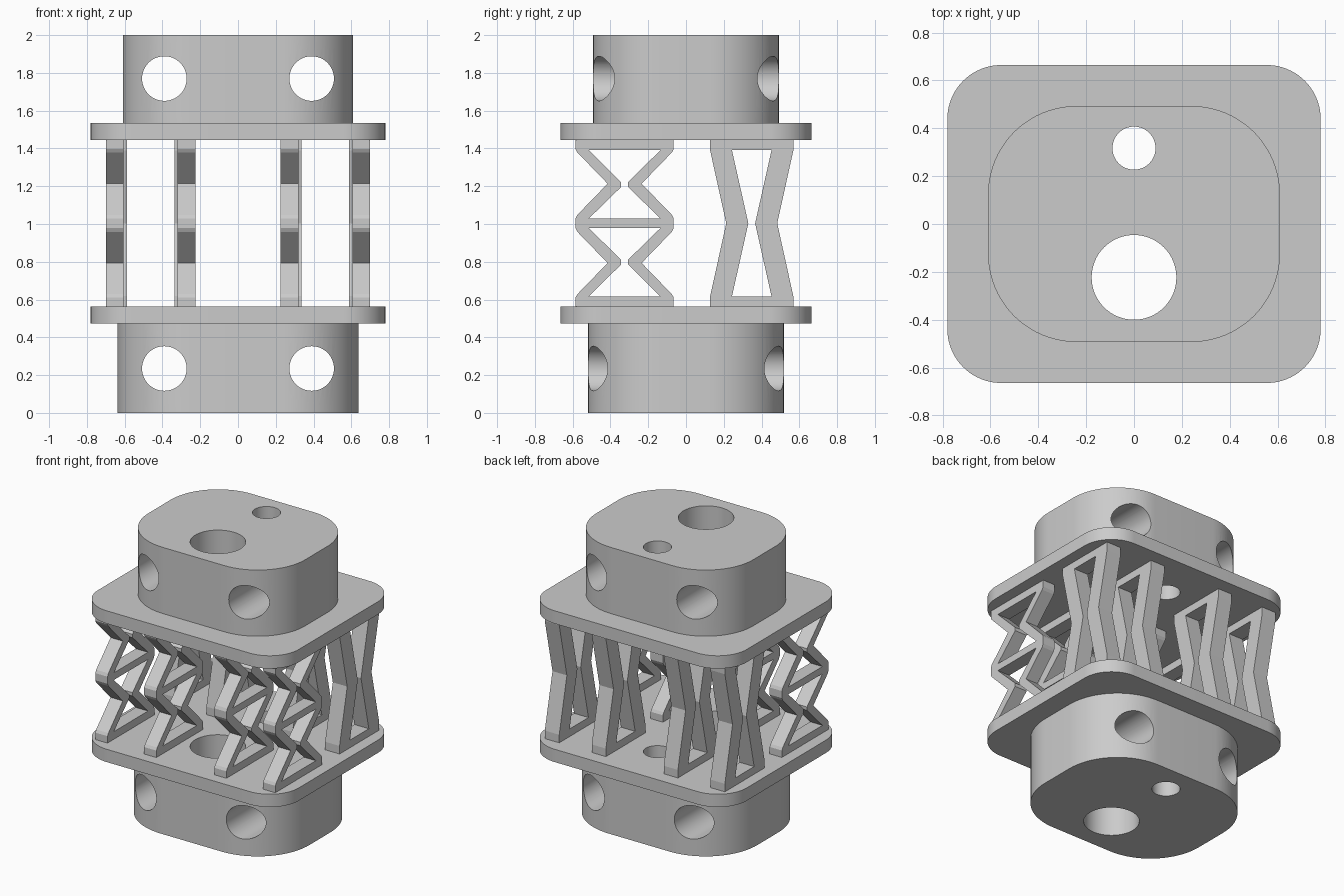
import bpy, bmesh, math
from mathutils import Vector

cube = bpy.data.objects.get("Cube")
if cube:
    bpy.data.objects.remove(cube, do_unlink=True)

GREY = (0.6, 0.6, 0.6, 1)
grey = bpy.data.materials.new("plain grey")
grey.use_nodes = True
grey.diffuse_color = GREY
grey.node_tree.nodes["Principled BSDF"].inputs["Base Color"].default_value = GREY


def circle(x, y, r, n=64):
    return [(x + r * math.cos(2 * math.pi * i / n), y + r * math.sin(2 * math.pi * i / n))
            for i in range(n)]


def rounded_rect(hx, hy, r, n=20):
    pts = []
    for k, (sx, sy) in enumerate([(1, 1), (-1, 1), (-1, -1), (1, -1)]):
        for i in range(n + 1):
            a = math.pi / 2 * (k + i / n)
            pts.append((sx * (hx - r) + r * math.cos(a), sy * (hy - r) + r * math.sin(a)))
    return pts


def prism(name, loops, axis, lo, hi):
    """Fill an outline with holes and extrude it from lo to hi along x, y or z."""
    place = {"x": lambda u, v: (lo, u, v),
             "y": lambda u, v: (u, lo, v),
             "z": lambda u, v: (u, v, lo)}[axis]
    bm = bmesh.new()
    edges = []
    for loop in loops:
        vs = [bm.verts.new(place(u, v)) for u, v in loop]
        edges += [bm.edges.new((vs[i - 1], vs[i])) for i in range(len(vs))]
    bmesh.ops.triangle_fill(bm, edges=edges, use_beauty=True)
    new = bmesh.ops.extrude_face_region(bm, geom=bm.faces[:])["geom"]
    shift = Vector([hi - lo if a == axis else 0 for a in "xyz"])
    bmesh.ops.translate(bm, vec=shift, verts=[g for g in new if isinstance(g, bmesh.types.BMVert)])
    bmesh.ops.recalc_face_normals(bm, faces=bm.faces[:])
    mesh = bpy.data.meshes.new(name)
    bm.to_mesh(mesh)
    bm.free()
    mesh.materials.append(grey)
    ob = bpy.data.objects.new(name, mesh)
    bpy.context.collection.objects.link(ob)
    return ob


def activate(ob):
    bpy.ops.object.select_all(action="DESELECT")
    ob.select_set(True)
    bpy.context.view_layer.objects.active = ob


def smooth(ob):
    activate(ob)
    bpy.ops.object.shade_smooth_by_angle(angle=math.radians(30))


def drill(ob, cutter):
    activate(ob)
    mod = ob.modifiers.new("cross hole", "BOOLEAN")
    mod.operation, mod.solver, mod.object = "DIFFERENCE", "EXACT", cutter
    bpy.ops.object.modifier_apply(modifier=mod.name)
    bpy.data.objects.remove(cutter, do_unlink=True)


# Vertical bores shared by plates and blocks
bores = [circle(0, -0.223, 0.177), circle(0, 0.317, 0.09)]

# Plates
for name, z in (("lower_plate", 0.472), ("upper_plate", 1.445)):
    smooth(prism(name, [rounded_rect(0.78, 0.664, 0.225)] + bores, "z", z, z + 0.09))

# End blocks with two cross holes each
for name, hx, hy, r, lo, hi, hole_z in (
        ("lower_block", 0.638, 0.52, 0.4, 0, 0.472, 0.235),
        ("upper_block", 0.61, 0.493, 0.37, 1.535, 2, 1.77)):
    block = prism(name, [rounded_rect(hx, hy, r)] + bores, "z", lo, hi)
    for x in (-0.39, 0.39):
        drill(block, prism("hole_cutter", [circle(x, hole_z, 0.118)], "y", -1, 1))
    smooth(block)


# Flexing struts: profiles are (half width, height from middle), mirrored both ways
MID = 1.0035


def mirrored(cy, half):
    right = half + [(w, -h) for w, h in reversed(half) if h]
    return [(cy + w, MID + h) for w, h in right] + [(cy - w, MID + h) for w, h in reversed(right)]


zigzag_outer = [(0.26, 0.445), (0.26, 0.393), (0.25, 0.375), (0.09, 0.21),
                (0.25, 0.045), (0.26, 0.025)]
window = [(0.19, 0.388), (0.018, 0.217), (0.018, 0.193), (0.19, 0.025)]


def zigzag_window(cy, s):
    pts = [(cy + w, MID + s * h) for w, h in window]
    return pts + [(cy - w, MID + s * h) for w, h in reversed(window)]


CY_FRONT, CY_BACK = -0.325, 0.348
front_loops = [mirrored(CY_FRONT, zigzag_outer), zigzag_window(CY_FRONT, 1), zigzag_window(CY_FRONT, -1)]
back_loops = [mirrored(CY_BACK, [(0.22, 0.445), (0.22, 0.385), (0.135, 0)]),
              mirrored(CY_BACK, [(0.105, 0.388), (0.018, 0)])]

for i, (near, far) in enumerate(((0.225, 0.32), (0.605, 0.7))):
    for side, s in (("left", 1), ("right", -1)):
        a, b = sorted((s * near, s * far))
        prism(f"front_zigzag_strut_{side}_{i + 1}", front_loops, "x", a, b)
        a, b = sorted((s * (near if i == 0 else near - 0.017), s * (far + 0.015 if i == 0 else far)))
        prism(f"back_crossed_strut_{side}_{i + 1}", back_loops, "x", a, b)
